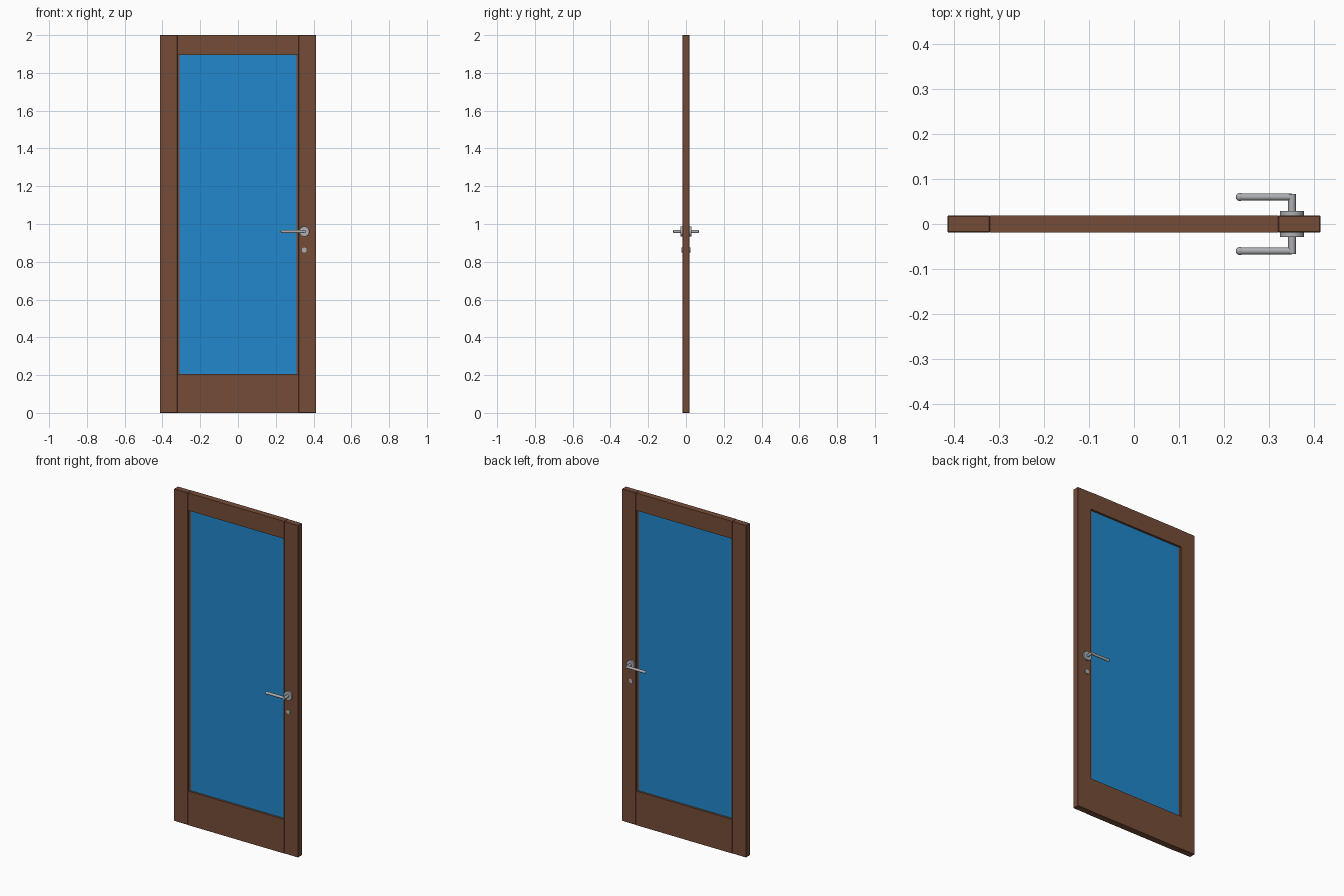
import bpy, math
from mathutils import Vector

if "Cube" in bpy.data.objects:
    bpy.data.objects.remove(bpy.data.objects["Cube"])


def material(name, rgb):
    m = bpy.data.materials.new(name)
    m.diffuse_color = (*rgb, 1)
    m.use_nodes = True
    m.node_tree.nodes["Principled BSDF"].inputs["Base Color"].default_value = m.diffuse_color
    return m


WOOD = material("brown_wood", (0.180, 0.073, 0.039))
GLASS = material("blue_glass", (0.015, 0.245, 0.605))
METAL = material("satin_metal", (0.42, 0.43, 0.45))


def box(name, x0, x1, y0, y1, z0, z1, mat, bevel=0):
    bpy.ops.mesh.primitive_cube_add(size=1, location=((x0 + x1) / 2, (y0 + y1) / 2, (z0 + z1) / 2))
    o = bpy.context.object
    o.name = name
    o.scale = (x1 - x0, y1 - y0, z1 - z0)
    bpy.ops.object.transform_apply(location=False, rotation=False, scale=True)
    o.data.materials.append(mat)
    if bevel:
        b = o.modifiers.new("edge", 'BEVEL')
        b.width = bevel
        b.segments = 1
    return o


def rod(name, a, b, r, mat, sides=24, bevel=0):
    a, b = Vector(a), Vector(b)
    d = b - a
    bpy.ops.mesh.primitive_cylinder_add(vertices=sides, radius=r, depth=d.length, location=(a + b) / 2)
    o = bpy.context.object
    o.name = name
    o.rotation_euler = d.to_track_quat('Z', 'Y').to_euler()
    o.data.materials.append(mat)
    if bevel:
        m = o.modifiers.new("edge", 'BEVEL')
        m.width = bevel
        m.segments = 2
        m.limit_method = 'ANGLE'
    bpy.ops.object.shade_smooth_by_angle(angle=math.radians(40))
    return o


W, T, SX = 0.414, 0.019, 0.32      # half width, half thickness, stile inner edge
Z0, Z1 = 0.205, 1.895              # glazed opening

# Frame: two full-height stiles with rails between them
for side, s in (("left", -1), ("right", 1)):
    xs = sorted((s * SX, s * W))
    box(side + "_stile", *xs, -T, T, 0, 2, WOOD, 0.002)
    xs = sorted((s * 0.309, s * (SX + 0.001)))
    box(side + "_glazing_strip", *xs, -0.008, 0.008, Z0, Z1, WOOD)
box("bottom_rail", -SX, SX, -T, T, 0, Z0, WOOD)
box("top_rail", -SX, SX, -T, T, Z1, 2, WOOD)

# Glass pane
box("glass_pane", -0.312, 0.312, -0.006, 0.006, Z0 - 0.003, Z1 + 0.003, GLASS)

# Lever handles and lock covers on both faces
HX, HZ, LY = 0.351, 0.96, 0.06
for side, s in (("front", -1), ("back", 1)):
    rod(side + "_rosette", (HX, s * (T - 0.002), HZ), (HX, s * 0.029, HZ), 0.027, METAL, 28, 0.001)
    rod(side + "_handle_neck", (HX, s * 0.027, HZ), (HX, s * 0.067, HZ), 0.0085, METAL, 24, 0.001)
    rod(side + "_lever", (HX, s * LY, HZ), (0.235, s * LY, HZ), 0.008, METAL)
    bpy.ops.mesh.primitive_uv_sphere_add(segments=20, ring_count=12, radius=0.009, location=(0.235, s * LY, HZ))
    tip = bpy.context.object
    tip.name = side + "_lever_tip"
    tip.data.materials.append(METAL)
    bpy.ops.object.shade_smooth()
    rod(side + "_lock_cover", (HX, s * (T - 0.002), 0.862), (HX, s * 0.024, 0.862), 0.013, METAL, 20)
